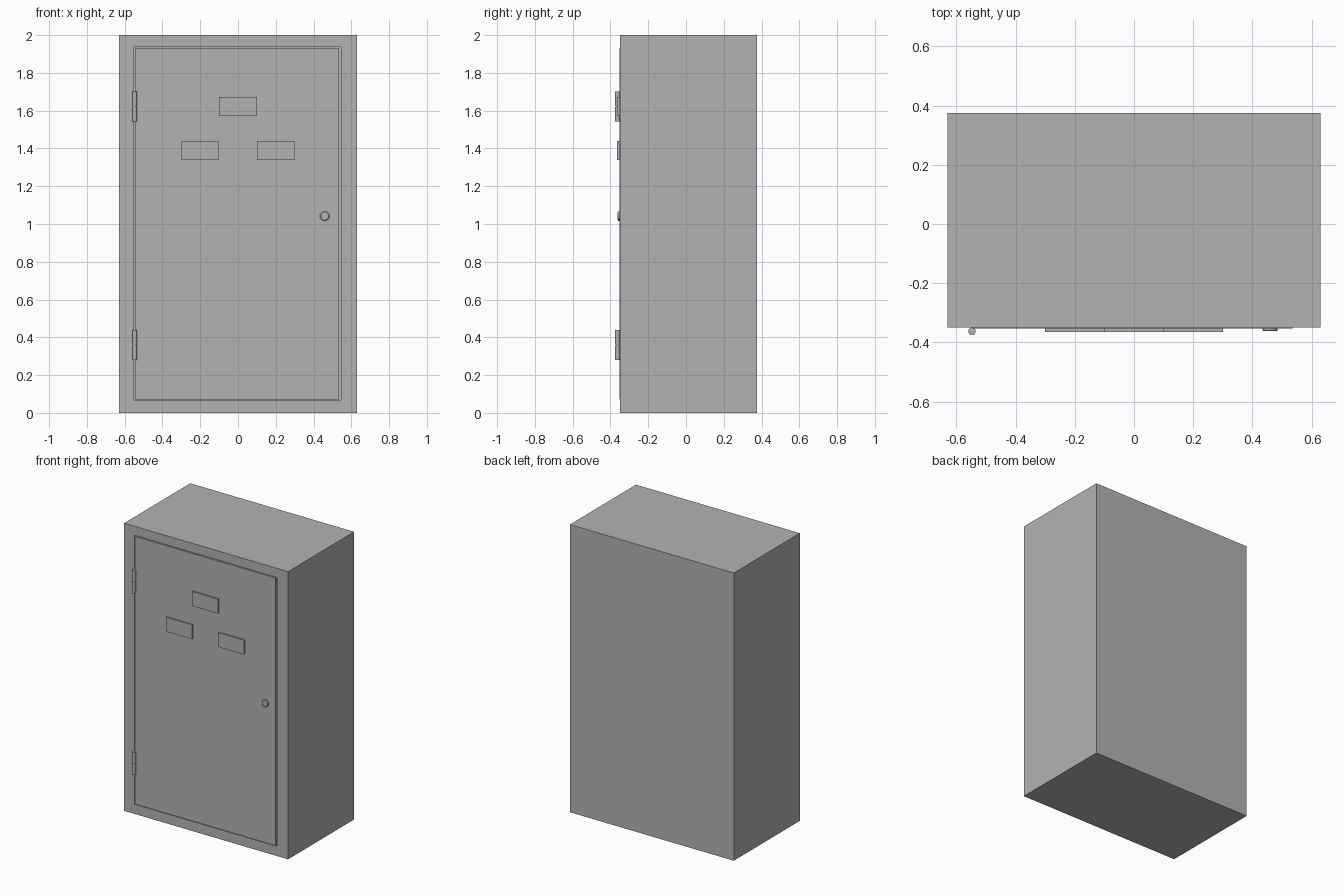
import bpy
import bmesh
from math import radians
from mathutils import Matrix, Vector

cube = bpy.data.objects.get("Cube")
if cube:
    bpy.data.objects.remove(cube, do_unlink=True)

GREY = (0.45, 0.45, 0.45, 1)
paint = bpy.data.materials.new("grey_paint")
paint.use_nodes = True
paint.diffuse_color = GREY
paint.node_tree.nodes["Principled BSDF"].inputs["Base Color"].default_value = GREY


def finish(name, bm):
    bmesh.ops.recalc_face_normals(bm, faces=bm.faces)
    mesh = bpy.data.meshes.new(name)
    bm.to_mesh(mesh)
    bm.free()
    obj = bpy.data.objects.new(name, mesh)
    bpy.context.collection.objects.link(obj)
    mesh.materials.append(paint)
    return obj


def box(name, low, high):
    low, high = Vector(low), Vector(high)
    bm = bmesh.new()
    bmesh.ops.create_cube(bm, size=1)
    bmesh.ops.scale(bm, vec=high - low, verts=bm.verts)
    bmesh.ops.translate(bm, vec=(low + high) / 2, verts=bm.verts)
    return finish(name, bm)


def cylinder(name, centre, r_back, r_front, depth, turn=0, sides=32):
    bm = bmesh.new()
    matrix = Matrix.Translation(centre) @ Matrix.Rotation(radians(turn), 4, "X")
    bmesh.ops.create_cone(bm, cap_ends=True, segments=sides, radius1=r_back,
                          radius2=r_front, depth=depth, matrix=matrix)
    obj = finish(name, bm)
    bpy.ops.object.select_all(action="DESELECT")
    obj.select_set(True)
    bpy.context.view_layer.objects.active = obj
    bpy.ops.object.shade_smooth_by_angle(angle=radians(35))
    return obj


# Hollow cabinet body, open at the front
FRONT = -0.35
body = box("cabinet_body", (-0.63, FRONT, 0), (0.63, 0.375, 2))
cutter = box("opening_cutter", (-0.55, -0.5, 0.067), (0.545, 0.30, 1.936))
cutter.hide_render = True
cutter.hide_viewport = True
cutter.display_type = "WIRE"
cut = body.modifiers.new("opening", "BOOLEAN")
cut.operation = "DIFFERENCE"
cut.solver = "EXACT"
cut.object = cutter

# Door panel, a touch proud of the frame
DOOR = FRONT - 0.003
box("door", (-0.545, DOOR, 0.072), (0.535, FRONT + 0.04, 1.931))

# Label plates on the door
for name, x, z in (("top_plate", 0, 1.622), ("right_plate", -0.2, 1.39),
                   ("left_plate", 0.2, 1.39)):
    box(name, (x - 0.1, DOOR - 0.011, z - 0.05), (x + 0.1, DOOR + 0.002, z + 0.05))

# Hinge barrels, each in two knuckles
for name, z in (("lower_hinge", 0.36), ("upper_hinge", 1.622)):
    for part, side in (("bottom", -1), ("top", 1)):
        cylinder(f"{name}_{part}_knuckle", (-0.547, -0.3625, z + side * 0.041),
                 0.0125, 0.0125, 0.076)
    cylinder(f"{name}_pin", (-0.547, -0.3625, z), 0.008, 0.008, 0.14)

# Round lock with a chamfered face
cylinder("lock_base", (0.459, DOOR - 0.002, 1.042), 0.025, 0.025, 0.008, turn=90)
cylinder("lock_face", (0.459, DOOR - 0.0075, 1.042), 0.025, 0.021, 0.003, turn=90)
